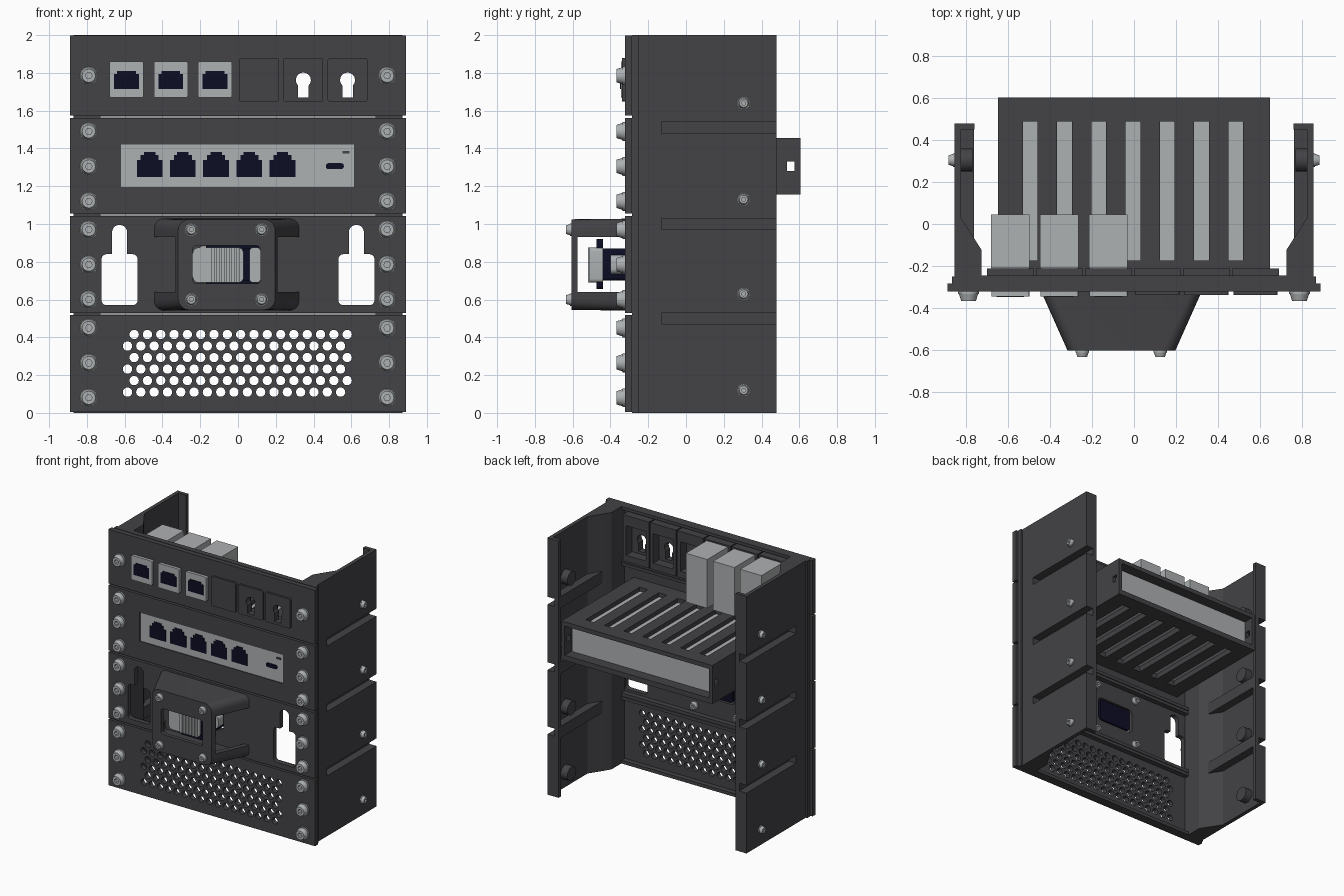
import bpy, bmesh, math
from mathutils import Vector

if "Cube" in bpy.data.objects:
    bpy.data.objects.remove(bpy.data.objects["Cube"], do_unlink=True)


def material(name, rgb):
    m = bpy.data.materials.new(name)
    m.use_nodes = True
    m.diffuse_color = (*rgb, 1)
    m.node_tree.nodes["Principled BSDF"].inputs["Base Color"].default_value = (*rgb, 1)
    return m


DARK = material("charcoal plastic", (0.056, 0.054, 0.06))
GREY = material("light grey", (0.42, 0.44, 0.45))
NAVY = material("navy black", (0.004, 0.004, 0.018))
AXES = {"x": lambda u, v, t: (t, u, v),
        "y": lambda u, v, t: (u, t, v),
        "z": lambda u, v, t: (u, v, t)}


def link(name, mesh, mat):
    o = bpy.data.objects.new(name, mesh)
    bpy.context.collection.objects.link(o)
    if not mesh.materials:
        mesh.materials.append(mat)
    return o


def loft(name, pairs, a, b, axis, mat):
    """Solids between pairs of matching outlines at a and b along an axis."""
    bm = bmesh.new()
    for lo, hi in pairs:
        rings = [[bm.verts.new(AXES[axis](u, v, t)) for u, v in pts]
                 for pts, t in ((lo, a), (hi, b))]
        n = len(lo)
        for ring in rings:
            bm.faces.new(ring)
        for i in range(n):
            j = (i + 1) % n
            bm.faces.new((rings[0][i], rings[0][j], rings[1][j], rings[1][i]))
    bmesh.ops.recalc_face_normals(bm, faces=bm.faces)
    mesh = bpy.data.meshes.new(name)
    bm.to_mesh(mesh)
    bm.free()
    return link(name, mesh, mat)


def prism(name, shapes, a, b, axis="y", mat=DARK):
    return loft(name, [(s, s) for s in shapes], a, b, axis, mat)


def rect(u0, u1, v0, v1, r=0.0):
    if not r:
        return [(u0, v0), (u1, v0), (u1, v1), (u0, v1)]
    corners = [(u1 - r, v1 - r), (u0 + r, v1 - r), (u0 + r, v0 + r), (u1 - r, v0 + r)]
    return [(cu + r * math.cos(t), cv + r * math.sin(t))
            for k, (cu, cv) in enumerate(corners)
            for t in [math.pi / 2 * (k + i / 5) for i in range(6)]]


def circle(u, v, r, n=16):
    return [(u + r * math.cos(math.tau * i / n), v + r * math.sin(math.tau * i / n))
            for i in range(n)]


def cut(obj, cutter):
    mod = obj.modifiers.new("cut", "BOOLEAN")
    mod.object, mod.solver = cutter, "EXACT"
    graph = bpy.context.evaluated_depsgraph_get()
    mesh = bpy.data.meshes.new_from_object(obj.evaluated_get(graph))
    obj.modifiers.clear()
    obj.data = mesh
    bpy.data.objects.remove(cutter, do_unlink=True)


def drill(obj, shapes, a=-1, b=1, axis="y"):
    cut(obj, prism("cutter", shapes, a, b, axis))


# Socket screw, shared by every fastening
screw = loft("screw_master", [(circle(0, 0, .05, 24), circle(0, 0, .05, 24))], 0, .012, "z", GREY)
head = loft("head", [(circle(0, 0, .046, 24), circle(0, 0, .035, 24))], .01, .045, "z", GREY)
for part in (screw, head):
    drill(part, [circle(0, 0, .018, 6)], .005, 1, "z")
screw_meshes = (screw.data, head.data)
for part in (screw, head):
    bpy.data.objects.remove(part)


def add_screw(name, loc, direction, size=1.0):
    for mesh, suffix in zip(screw_meshes, ("_washer", "_head")):
        o = link(name + suffix, mesh, GREY)
        o.location, o.scale = loc, (size,) * 3
        o.rotation_euler = Vector(direction).to_track_quat("Z", "Y").to_euler()


# Side brackets: channel walls with ribs, slots, bosses and bolts
slots_z = (0.5, 1.0, 1.51)
for s, side in ((1, "left"), (-1, "right")):
    profile = [(.87, -.285), (.87, -.25), (.857, -.25), (.857, .48), (.762, .48), (.762, .45),
               (.827, .45), (.827, .03), (.762, -.07), (.728, -.124), (.728, -.285)]
    wall = prism(side + "_side_wall", [[(s * x, y) for x, y in profile]], 0, 2, "z")
    ribs = prism(side + "_side_ribs", [rect(-.14, .479, z - .045, z + .045) for z in slots_z],
                 s * .764, s * .83, "x")
    for part in (wall, ribs):
        drill(part, [rect(-.13, .6, z - .03, z + .03) for z in slots_z], s * .795, s * .9, "x")
    bolts_z = (.12, .63, 1.13, 1.64)
    prism(side + "_side_bosses", [circle(.305, z, .055) for z in bolts_z], s * .77, s * .83, "x")
    for z in bolts_z:
        add_screw(side + "_side_bolt", (s * .857, .305, z), (s, 0, 0), .64)

# Four front panels with rear stiffening flanges
panels = []
for name, z0, z1, screws in (("vent_panel", 0.005, .518, (.08, .265, .45)),
                             ("connector_panel", .53, 1.042, (.6, .785, .97)),
                             ("switch_panel", 1.055, 1.562, (1.12, 1.305, 1.49)),
                             ("jack_panel", 1.575, 1.997, (1.785,))):
    panels.append(prism(name, [rect(-.89, .89, z0, z1)], -.323, -.285))
    prism(name + "_flanges", [rect(-.73, .73, z0 - .005, z0 + .02),
                              rect(-.73, .73, z1 - .02, z1 + .003)], -.287, -.245)
    for z in screws:
        for x in (-.79, .79):
            add_screw(name + "_screw", (x, -.323, z), (0, -1, 0))
vent, connector, switch, jacks = panels

# Vent holes in staggered rows
drill(vent, [circle(-.55 - .035 * (row % 2) + .0705 * i, .415 - .061 * row, .025, 14)
             for row in range(6) for i in range(17)])

# Connector panel: keyhole openings and the central socket opening
for x in (-.627, .627):
    drill(connector, [rect(x - .095, x + .095, .57, .84, .025)])
    drill(connector, [rect(x - .04, x + .04, .8, .995, .039)])
drill(connector, [rect(-.22, .1, .69, .88, .03)])

# Guard in front of the connector: tapered hollow shell, open at the sides
CX, CZ = -.06, .785


def frame(w, h, r):
    return rect(CX - w, CX + w, CZ - h, CZ + h, r)


guard = loft("connector_guard", [(frame(.383, .243, .05), frame(.257, .24, .06))],
             -.323, -.605, "y", DARK)
cut(guard, loft("cutter", [(frame(.352, .21, .03), frame(.228, .21, .04))], -.3, -.575, "y", DARK))
drill(guard, [rect(-.575, -.3, CZ - .145, CZ + .145)], axis="x")
drill(guard, [frame(.18, .1, .02)], -1, -.5)
for x in (-.247, .125):
    for z in (.6, .97):
        add_screw("guard_screw", (x, -.605, z), (0, -1, 0), .66)
        add_screw("guard_rear_screw", (x, -.285, z), (0, 1, 0), .66)

# Ribbed connector inside the guard
prism("connector_core", [rect(-.2, .08, .7, .87, .02)], -.46, -.288, mat=NAVY)
prism("connector_flange", [rect(-.17, .11, .655, .92, .02)], -.475, -.44, mat=NAVY)
prism("connector_collar", [rect(-.23, .11, .735, .835, .03)], -.4, -.335, mat=GREY)
prism("connector_face", [rect(-.24, .03, .69, .875, .03), rect(.06, .12, .69, .875, .02)],
      -.51, -.44, mat=GREY)
prism("connector_ribs", [rect(x - .009, x + .009, .69, .875)
                         for x in [-.13 + .026 * i for i in range(6)]], -.518, -.5, mat=GREY)
prism("connector_gap", [rect(.028, .062, .7, .87)], -.5, -.44, mat=NAVY)

# Network switch in a slotted sleeve
drill(switch, [rect(-.62, .615, 1.197, 1.42)])
sleeve = prism("switch_sleeve", [rect(-.65, .65, 1.155, 1.455)], -.287, .605)
drill(sleeve, [rect(-.622, .622, 1.195, 1.422)])
drill(sleeve, [rect(x - .035, x + .035, -.175, .49)
               for x in [-.495 + .1635 * i for i in range(7)]], 0, 2, "z")
drill(sleeve, [rect(.535, .575, 1.28, 1.33)], axis="x")
prism("switch_body", [rect(-.62, .615, 1.197, 1.42)], -.316, .525, mat=GREY)
port = [(-.068, 1.25), (.068, 1.25), (.068, 1.34), (.048, 1.34), (.048, 1.365), (.03, 1.365),
        (.03, 1.38), (-.03, 1.38), (-.03, 1.365), (-.048, 1.365), (-.048, 1.34), (-.068, 1.34)]
prism("switch_ports", [[(x + u, z) for u, z in port]
                       for x in [-.468 + .176 * i for i in range(5)]], -.321, -.315, mat=NAVY)
prism("switch_power_port", [rect(.465, .56, 1.29, 1.322, .014)], -.321, -.315, mat=NAVY)
prism("switch_indicator", [rect(.553, .59, 1.372, 1.387)], -.321, -.315, mat=DARK)

# Jack panel: three jacks, one blank and two keyhole covers
for i in range(6):
    x = -.59 + .234 * i
    housing = prism("jack_housing", [rect(x - .112, x + .112, 1.6, 1.96)], -.287, -.212)
    drill(housing, [rect(x - .085, x + .085, 1.65, 1.88)])
    if i < 3:
        prism("jack_body", [rect(x - .092, x + .092, 1.57, 1.95)], -.211, .045, mat=GREY)
        prism("jack_front", [rect(x - .09, x + .09, 1.67, 1.86, .008)], -.345, -.2, mat=GREY)
        opening = [(-.066, 1.715), (.066, 1.715), (.066, 1.795), (.05, 1.795), (.05, 1.81),
                   (-.05, 1.81), (-.05, 1.795), (-.066, 1.795)]
        prism("jack_opening", [[(x + u, z) for u, z in opening]], -.349, -.344, mat=NAVY)
        continue
    cover = prism("jack_cover", [rect(x - .105, x + .105, 1.648, 1.878, .01)], -.338, -.322)
    if i > 3:
        for part in (cover, jacks):
            drill(part, [circle(x, 1.762, .04)])
            drill(part, [rect(x - .028, x + .028, 1.67, 1.77)])

# Smooth the round parts and keep hard edges crisp
bpy.ops.object.select_all(action="DESELECT")
for o in bpy.context.scene.objects:
    if o.type == "MESH":
        o.select_set(True)
        bpy.context.view_layer.objects.active = o
bpy.ops.object.shade_smooth_by_angle()
